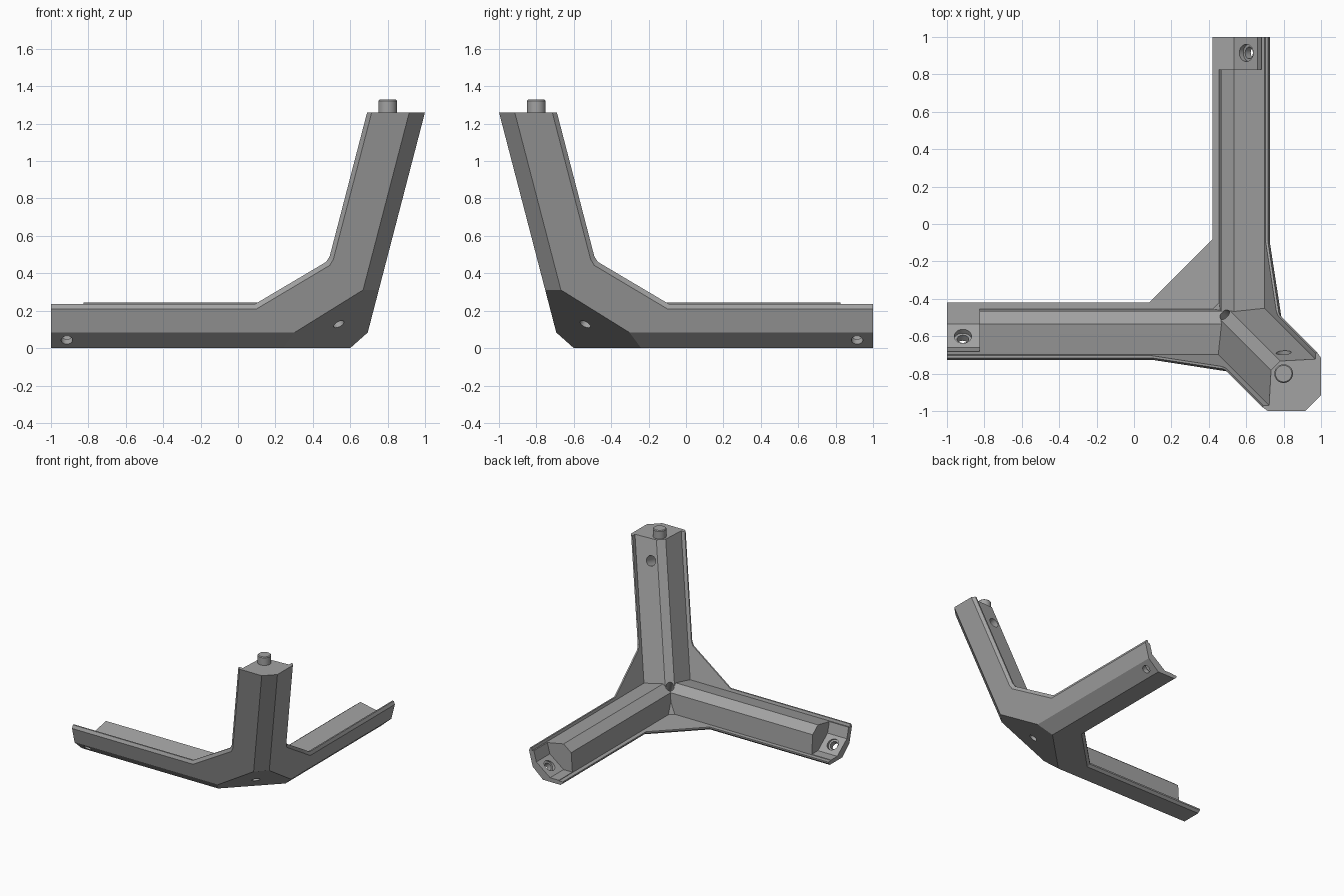
import bpy
import bmesh
import math
from mathutils import Vector

default = bpy.data.objects.get("Cube")
if default:
    bpy.data.objects.remove(default, do_unlink=True)

LEAN = 0.26      # sideways lean of the upright faces
CORNER = 0.672   # where the upright faces would meet the floor
WALL = 0.03      # flange thickness

grey = bpy.data.materials.new("plain_grey")
grey.use_nodes = True
grey.diffuse_color = (0.36, 0.36, 0.36, 1)
grey.node_tree.nodes["Principled BSDF"].inputs["Base Color"].default_value = grey.diffuse_color


def swap(p):
    """Reflect across the diagonal plane that halves the bracket."""
    return (-p[1], -p[0], p[2])


def finish(name, bm):
    bmesh.ops.recalc_face_normals(bm, faces=bm.faces[:])
    mesh = bpy.data.meshes.new(name)
    bm.to_mesh(mesh)
    bm.free()
    mesh.materials.append(grey)
    obj = bpy.data.objects.new(name, mesh)
    bpy.context.collection.objects.link(obj)
    return obj


def loft(name, rings):
    """Closed solid through matching rings of points."""
    bm = bmesh.new()
    loops = [[bm.verts.new(p) for p in ring] for ring in rings]
    count = len(loops[0])
    for low, high in zip(loops, loops[1:]):
        for i in range(count):
            j = (i + 1) % count
            bm.faces.new((low[i], low[j], high[j], high[i]))
    bm.faces.new(loops[0])
    bm.faces.new(loops[-1])
    return finish(name, bm)


def rod(name, start, end, radius, sides=32):
    start, end = Vector(start), Vector(end)
    axis = end - start
    turn = axis.to_track_quat('Z', 'Y')
    ring = [Vector((radius * math.cos(a), radius * math.sin(a), 0))
            for a in (math.tau * i / sides for i in range(sides))]
    return loft(name, [[c + turn @ p for p in ring] for c in (start, end)])


def combine(obj, other, operation):
    mod = obj.modifiers.new(operation.lower(), 'BOOLEAN')
    mod.operation = operation
    mod.solver = 'EXACT'
    mod.object = other
    bpy.context.view_layer.objects.active = obj
    bpy.ops.object.modifier_apply(modifier=mod.name)
    bpy.data.objects.remove(other, do_unlink=True)


# Legs: ridged bar sections, swept well past the outer skin
section = [(-0.455, -0.03), (-0.455, WALL), (-0.466, 0.191), (-0.535, 0.245),
           (-0.69, 0.215), (-0.8, 0.19), (-0.8, -0.03)]
side_leg = [[(x, y, z) for y, z in section] for x in (-1.3, 1.2)]
post_section = [(0.277, -0.05), (0.277, WALL), (0.267, 0.217), (0.217, 0.267),
                (WALL, 0.277), (-0.05, 0.277), (-0.05, -0.05)]
post = [[(CORNER + LEAN * z - u, v - CORNER - LEAN * z, z) for u, v in post_section]
        for z in (0.02, 1.5)]

bracket = loft("corner_bracket", post)
combine(bracket, loft("left_leg", side_leg), 'UNION')
combine(bracket, loft("back_leg", [[swap(p) for p in r] for r in side_leg]), 'UNION')

# Flanges: thin panels with gussets and a bevelled lip
front_edge = [(-1.2, 0.235), (0.09, 0.235), (0.47, 0.46), (0.49, 0.49), (0.75, 1.49)]
front_inset = [(-1.2, 0.21), (0.1, 0.21), (0.49, 0.442), (0.51, 0.475), (0.775, 1.49)]
front_rest = [(1.6, 1.49), (1.6, -0.2), (-1.2, -0.2)]
floor_edge = [(-1.2, -0.42), (0.08, -0.42), (0.42, -0.08), (0.42, 1.2)]
floor_inset = [(-1.2, -0.44), (0.09, -0.44), (0.44, -0.09), (0.44, 1.2)]
floor_rest = [(1.4, 1.2), (1.4, -1.4), (-1.2, -1.4)]


def layers(edge, inset, rest):
    return [(-0.06, inset + rest), (0, inset + rest),
            (WALL * 0.6, edge + rest), (WALL, edge + rest)]


front = [[(x, d - CORNER - LEAN * z, z) for x, z in outline]
         for d, outline in layers(front_edge, front_inset, front_rest)]
floor = [[(x, y, d) for x, y in outline]
         for d, outline in layers(floor_edge, floor_inset, floor_rest)]
combine(bracket, loft("front_flange", front), 'UNION')
combine(bracket, loft("side_flange", [[swap(p) for p in r] for r in front]), 'UNION')
combine(bracket, loft("floor_flange", floor), 'UNION')

# Outer skin: a block trimmed by the outside planes and chamfers
planes = [((0, 0, 0), (0, 0, -1)), ((0, 0, 1.26), (0, 0, 1)),
          ((0.63, -0.63, 0), (1, -1, -2 * LEAN)),
          ((0.42, -0.42, 0), (1, -1, -1.87))]
for point, normal in [((-1, 0, 0), (-1, 0, 0)),
                      ((0, -CORNER, 0), (0, -1, -LEAN)),
                      ((0, -0.6, 0), (0, -0.8, -0.9))]:
    planes += [(point, normal), (swap(point), swap(normal))]
bm = bmesh.new()
bmesh.ops.create_cube(bm, size=4)
for point, normal in planes:
    cut = bmesh.ops.bisect_plane(bm, geom=bm.verts[:] + bm.edges[:] + bm.faces[:],
                                 plane_co=point, plane_no=normal, clear_outer=True)
    rim = [e for e in cut["geom_cut"] if isinstance(e, bmesh.types.BMEdge)]
    bmesh.ops.contextual_create(bm, geom=rim)
combine(bracket, finish("outer_skin", bm), 'INTERSECT')

# Pockets and screw holes at both floor leg ends
pocket_section = [(0, 0.034), (-0.535, 0.034), (-0.66, 0.13), (-0.72, 0.36), (0, 0.36)]
pocket = [[(x, y, z) for y, z in pocket_section] for x in (-1.1, -0.825)]
seat = Vector((-0.915, -0.6, 0.084))
bore = Vector((0, -0.75, -0.66))
for place in (lambda p: p, swap):
    combine(bracket, loft("pocket", [[place(p) for p in r] for r in pocket]), 'DIFFERENCE')
    for radius, depth in ((0.046, 0.02), (0.031, 0.2)):
        hole = rod("screw_hole", place(seat - bore * 0.1), place(seat + bore * depth), radius)
        combine(bracket, hole, 'DIFFERENCE')

# Hole through the corner and blind hole in the post
middle = Vector((0.535, -0.535, 0.135))
drill = Vector((0.5, -0.5, -0.93))
combine(bracket, rod("corner_hole", middle - drill * 0.4, middle + drill * 0.2, 0.031), 'DIFFERENCE')
combine(bracket, rod("post_hole", (0.8, -0.59, 1.125), (0.8, -0.85, 1.06), 0.04), 'DIFFERENCE')

# Locating peg on top of the post
peg = rod("locating_peg", (0.8, -0.8, 1.25), (0.8, -0.8, 1.328), 0.05)
bevel = peg.modifiers.new("rim", 'BEVEL')
bevel.width = 0.006
bevel.limit_method = 'ANGLE'

for obj in (bracket, peg):
    bpy.ops.object.select_all(action='DESELECT')
    obj.select_set(True)
    bpy.context.view_layer.objects.active = obj
    bpy.ops.object.shade_smooth_by_angle(angle=math.radians(20))
